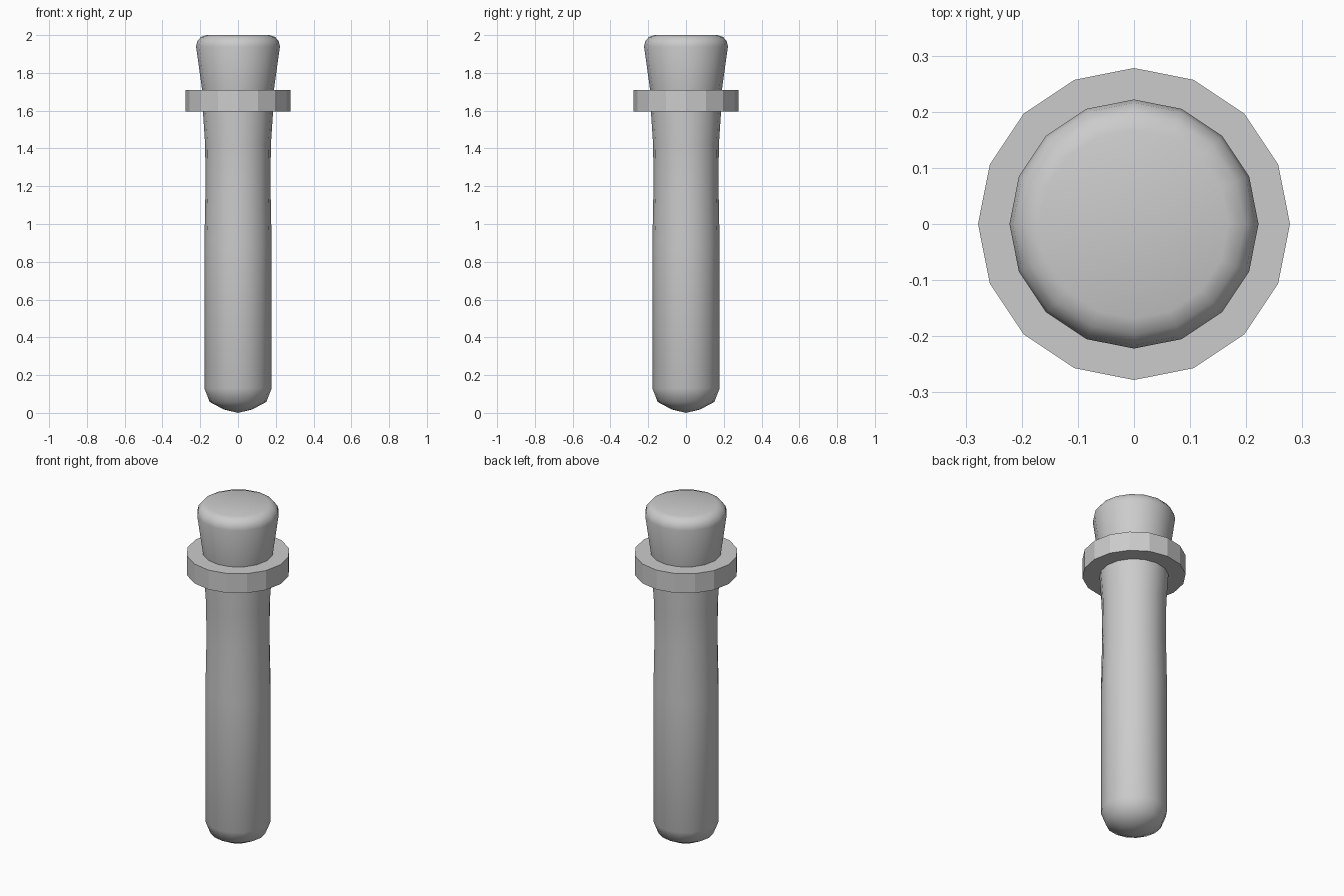
import bpy, bmesh, math

cube = bpy.data.objects.get("Cube")
if cube:
    bpy.data.objects.remove(cube, do_unlink=True)

SIDES = 16

grey = bpy.data.materials.new("light grey")
grey.use_nodes = True
colour = (0.6, 0.6, 0.6, 1)
grey.diffuse_color = colour
grey.node_tree.nodes["Principled BSDF"].inputs["Base Color"].default_value = colour


def lathe(name, profile, closed=False, smooth=None):
    """Spin (radius, height) points around z; radius 0 makes a pole."""
    bm = bmesh.new()
    rings = []
    for r, z in profile:
        if r == 0:
            rings.append([bm.verts.new((0, 0, z))] * SIDES)
        else:
            rings.append([bm.verts.new((r * math.cos(2 * math.pi * i / SIDES),
                                        r * math.sin(2 * math.pi * i / SIDES), z))
                          for i in range(SIDES)])
    pairs = list(zip(rings, rings[1:]))
    if closed:
        pairs.append((rings[-1], rings[0]))
    for a, b in pairs:
        for i in range(SIDES):
            j = (i + 1) % SIDES
            bm.faces.new(dict.fromkeys((a[i], a[j], b[j], b[i])))
    bmesh.ops.recalc_face_normals(bm, faces=bm.faces)
    mesh = bpy.data.meshes.new(name)
    bm.to_mesh(mesh)
    bm.free()
    mesh.materials.append(grey)
    obj = bpy.data.objects.new(name, mesh)
    bpy.context.collection.objects.link(obj)
    if smooth:
        bpy.ops.object.select_all(action='DESELECT')
        obj.select_set(True)
        bpy.context.view_layer.objects.active = obj
        bpy.ops.object.shade_smooth_by_angle(angle=math.radians(smooth))
    return obj


# Glass tube with a rounded bottom and a gently flared neck
lathe("tube", [(0, 0), (0.075, 0.018), (0.15, 0.058), (0.178, 0.13),
               (0.178, 0.9), (0.172, 1.2), (0.174, 1.42), (0.186, 1.6),
               (0.186, 1.65)], smooth=60)

# Flat collar around the mouth
lathe("collar", [(0.17, 1.595), (0.278, 1.595), (0.278, 1.71), (0.17, 1.71)],
      closed=True)

# Tapered stopper with a rounded top edge
lathe("stopper", [(0, 1.62), (0.175, 1.62), (0.19, 1.71), (0.222, 1.94),
                  (0.216, 1.967), (0.197, 1.99), (0.168, 2.0), (0, 2.0)],
      smooth=60)
